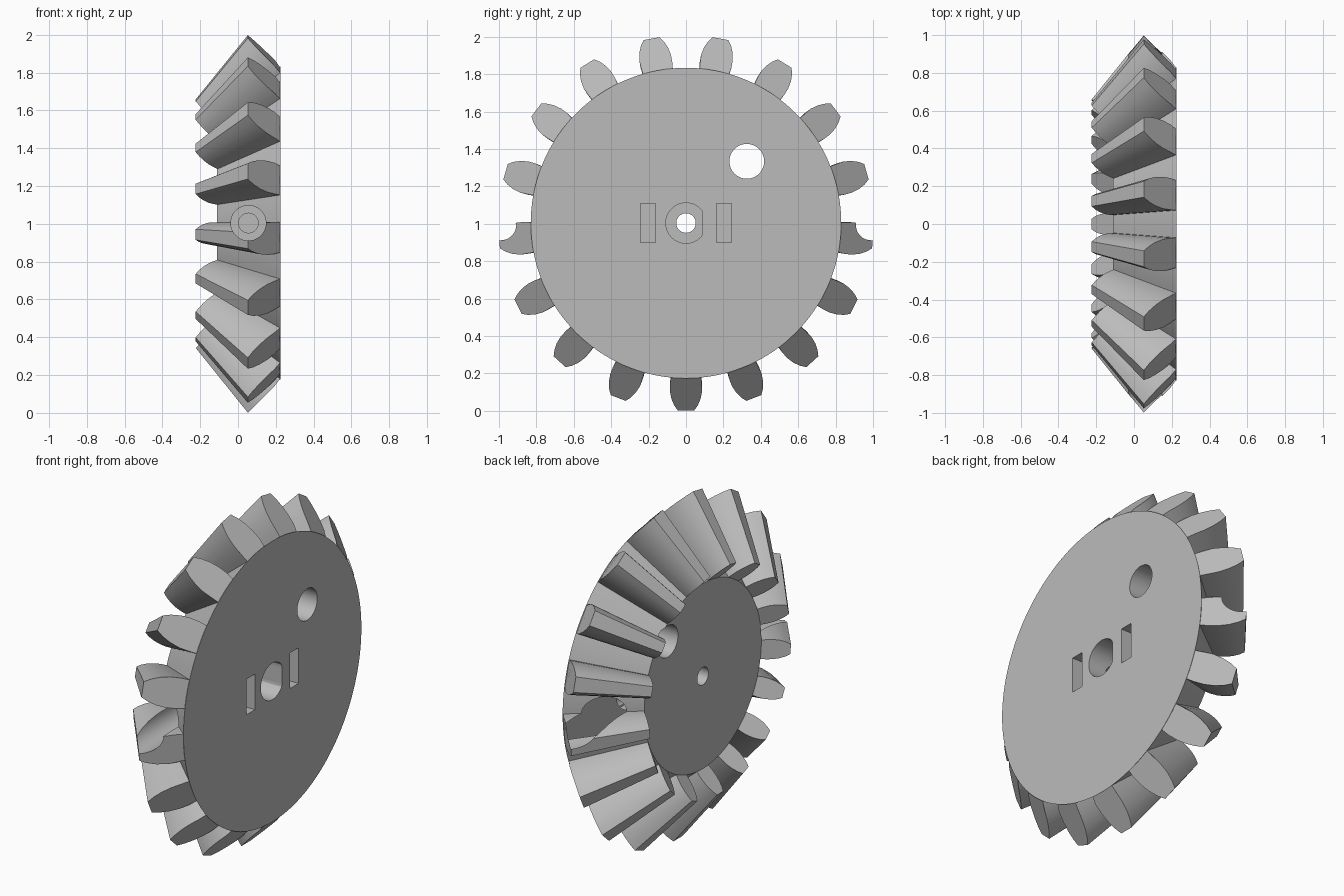
import bpy, bmesh
from math import pi, cos, sin, radians
from mathutils import Vector

TEETH = 17
CZ = 1.004                      # height of the gear axis
BACK, FACE = 0.225, -0.11       # x of the large and small discs
ROOT, SHRINK = 0.83, 0.658      # large disc radius, taper towards the apex
APEX = (FACE - SHRINK * BACK) / (1 - SHRINK)

old = bpy.data.objects.get("Cube")
if old:
    bpy.data.objects.remove(old, do_unlink=True)

gray = bpy.data.materials.new("plain_gray")
gray.use_nodes = True
gray.diffuse_color = (0.5, 0.5, 0.5, 1)
gray.node_tree.nodes["Principled BSDF"].inputs["Base Color"].default_value = (0.5, 0.5, 0.5, 1)


def add_object(name, bm):
    bmesh.ops.recalc_face_normals(bm, faces=bm.faces)
    mesh = bpy.data.meshes.new(name)
    bm.to_mesh(mesh)
    bm.free()
    mesh.materials.append(gray)
    ob = bpy.data.objects.new(name, mesh)
    bpy.context.collection.objects.link(ob)
    return ob


def rod(name, start, end, r1, r2=None, sides=48):
    """Cylinder or cone between two points."""
    start, end = Vector(start), Vector(end)
    axis = end - start
    bm = bmesh.new()
    bmesh.ops.create_cone(bm, cap_ends=True, segments=sides, radius1=r1,
                          radius2=r1 if r2 is None else r2, depth=axis.length)
    turn = axis.to_track_quat('Z', 'Y').to_matrix().to_4x4()
    bm.transform(turn)
    bmesh.ops.translate(bm, verts=bm.verts, vec=(start + end) / 2)
    return add_object(name, bm)


def block(name, centre, size):
    bm = bmesh.new()
    bmesh.ops.create_cube(bm, size=1)
    bmesh.ops.scale(bm, verts=bm.verts, vec=size)
    bmesh.ops.translate(bm, verts=bm.verts, vec=centre)
    return add_object(name, bm)


def combine(target, tool, operation):
    mod = target.modifiers.new(operation, 'BOOLEAN')
    mod.operation = operation
    mod.solver = 'EXACT'
    mod.object = tool
    bpy.context.view_layer.objects.active = target
    bpy.ops.object.modifier_apply(modifier=mod.name)
    bpy.data.objects.remove(tool, do_unlink=True)


# Tapered gear body
gear = rod("bevel_gear", (FACE, 0, CZ), (BACK, 0, CZ), ROOT * SHRINK, ROOT, 136)

# Straight tapered teeth: flank given as (radius, half width)
flank = [(0.823, 0.08), (0.86, 0.086), (0.90, 0.086),
         (0.94, 0.078), (0.975, 0.063), (1.003, 0.043)]


def tooth_section(outer):
    half = []
    for r, w in flank:
        x = min(BACK - 0.002, BACK - (r - ROOT))
        if not outer:
            x, r, w = APEX + SHRINK * (x - APEX), r * SHRINK, w * SHRINK
            x = max(x, FACE + 0.005) if r < ROOT * SHRINK else x
        half.append((x, r, w))
    x, r, w = half[0]
    half.insert(0, (x + (-0.01 if outer else 0.01), r - 0.04, w))
    return half + [(x, r, -w) for x, r, w in reversed(half)]


bm = bmesh.new()
for k in range(TEETH):
    a = -pi / 2 + 2 * pi * k / TEETH
    out, side = Vector((0, cos(a), sin(a))), Vector((0, -sin(a), cos(a)))
    rings = [[bm.verts.new(Vector((x, 0, CZ)) + out * r + side * w)
              for x, r, w in tooth_section(end)] for end in (True, False)]
    n = len(rings[0])
    for i in range(n):
        j = (i + 1) % n
        bm.faces.new((rings[0][i], rings[0][j], rings[1][j], rings[1][i]))
    for ring in rings:
        # root strip kept apart from the flat end face
        bm.faces.new((ring[0], ring[1], ring[-2], ring[-1]))
        bm.faces.new(ring[1:-1])
combine(gear, add_object("teeth", bm), 'UNION')

# Shaft socket with one flat side, and the narrow bore through it
socket = rod("shaft_socket", (0, 0, CZ), (BACK + 0.1, 0, CZ), 0.108)
for v in socket.data.vertices:
    v.co.y = min(v.co.y, 0.088)
cutters = [socket,
           rod("shaft_bore", (-0.5, 0, CZ), (0.5, 0, CZ), 0.052),
           rod("offset_hole", (-0.5, 0.325, CZ + 0.33), (0.5, 0.325, CZ + 0.33), 0.093),
           rod("screw_bore", (0.055, -1.2, CZ), (0.055, 1.2, CZ), 0.052)]

# Nut slots and wide screw access holes on both sides
for s in (-1, 1):
    cutters.append(block("nut_slot", (0.14, s * 0.203, CZ), (0.37, 0.08, 0.21)))
    cutters.append(rod("screw_access", (0.055, s * 0.5, CZ), (0.055, s * 1.2, CZ), 0.093))
for c in cutters:
    combine(gear, c, 'DIFFERENCE')

# Smooth curved walls, crisp edges
bpy.ops.object.select_all(action='DESELECT')
gear.select_set(True)
bpy.context.view_layer.objects.active = gear
bpy.ops.object.shade_smooth_by_angle(angle=radians(28))
